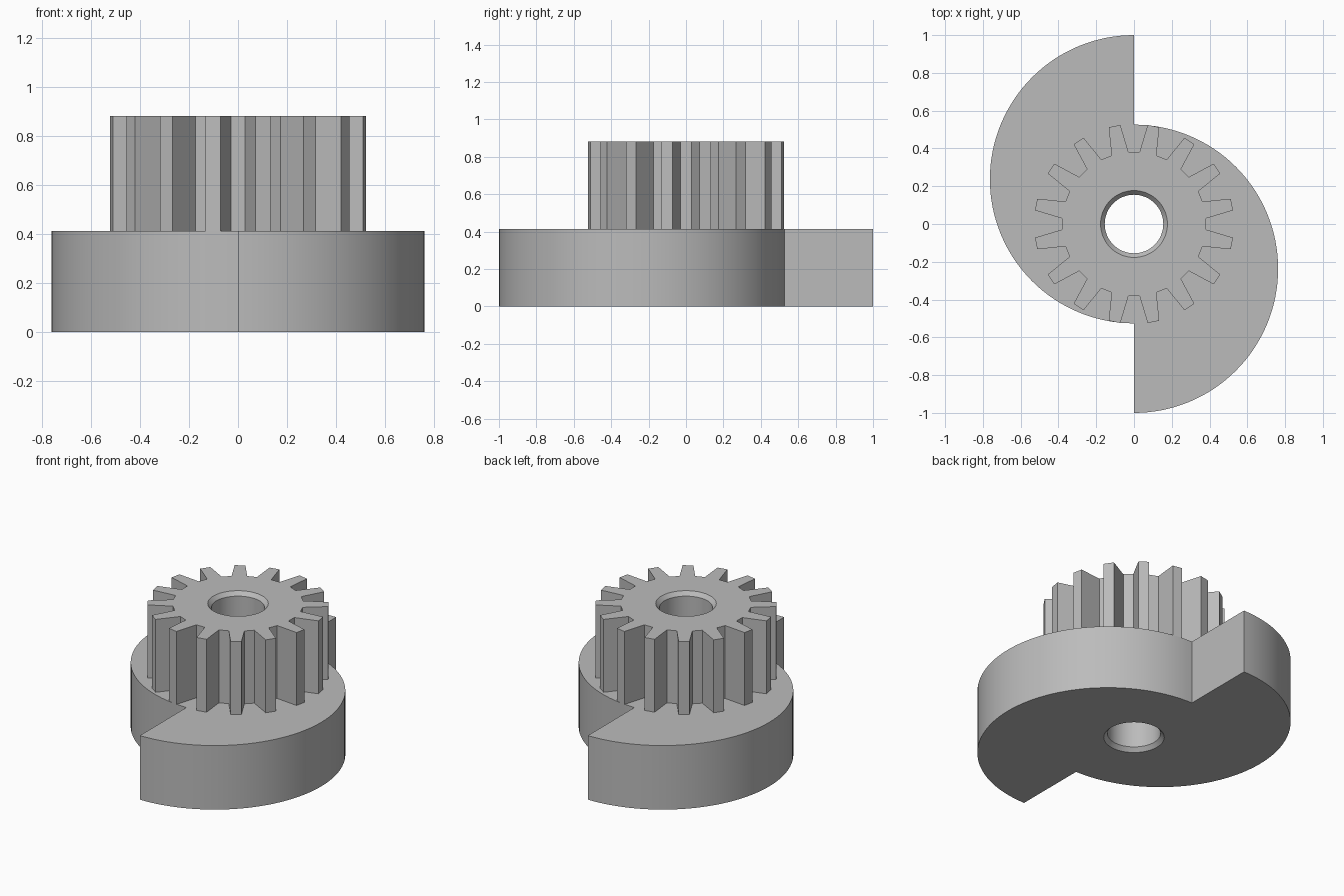
import bpy
import bmesh
from math import sin, cos, pi, radians

CAM_TOP, GEAR_TOP = 0.413, 0.883
BORE, CHAMFER_R, CHAMFER_H = 0.155, 0.177, 0.025

if "Cube" in bpy.data.objects:
    bpy.data.objects.remove(bpy.data.objects["Cube"], do_unlink=True)

grey = bpy.data.materials.new("plain grey")
grey.use_nodes = True
colour = (0.5, 0.5, 0.5, 1)
grey.diffuse_color = colour
grey.node_tree.nodes["Principled BSDF"].inputs["Base Color"].default_value = colour


def add_object(name, bm):
    bmesh.ops.recalc_face_normals(bm, faces=bm.faces)
    mesh = bpy.data.meshes.new(name)
    bm.to_mesh(mesh)
    bm.free()
    mesh.materials.append(grey)
    obj = bpy.data.objects.new(name, mesh)
    bpy.context.collection.objects.link(obj)
    return obj


def extrude(name, outline, bottom, top):
    bm = bmesh.new()
    face = bm.faces.new([bm.verts.new((x, y, bottom)) for x, y in outline])
    grown = bmesh.ops.extrude_face_region(bm, geom=[face], use_keep_orig=True)
    verts = [g for g in grown["geom"] if isinstance(g, bmesh.types.BMVert)]
    bmesh.ops.translate(bm, verts=verts, vec=(0, 0, top - bottom))
    return add_object(name, bm)


def polar(radius, angle):
    return radius * cos(angle), radius * sin(angle)


# Two-lobed cam: a half circle below centre, repeated by a half turn
lobe_r, lobe_shift, steps = 0.763, 0.237, 64
half = []
for i in range(steps + 1):
    x, y = polar(lobe_r, pi / 2 - pi * i / steps)
    half.append((x, y - lobe_shift))
cam = extrude("cam", half + [(-x, -y) for x, y in half], 0, CAM_TOP)

# Straight-sided pinion teeth
teeth, root_r, tip_r = 16, 0.382, 0.529
root_half, tip_half = radians(6.85), radians(3.4)
outline = []
for i in range(teeth):
    mid = 2 * pi * (i + 0.5) / teeth
    outline += [polar(root_r, mid - root_half), polar(tip_r, mid - tip_half),
                polar(tip_r, mid + tip_half), polar(root_r, mid + root_half)]
pinion = extrude("pinion", outline, CAM_TOP, GEAR_TOP)

# Bore with chamfered mouths, turned from its profile
over = 0.05
slope = (CHAMFER_R - BORE) / CHAMFER_H
wide = CHAMFER_R + over * slope
profile = [(0, -over), (wide, -over), (BORE, CHAMFER_H),
           (BORE, GEAR_TOP - CHAMFER_H), (wide, GEAR_TOP + over), (0, GEAR_TOP + over)]
bm = bmesh.new()
points = [bm.verts.new((r, 0, z)) for r, z in profile]
edges = [bm.edges.new(pair) for pair in zip(points, points[1:])]
bmesh.ops.spin(bm, geom=points + edges, cent=(0, 0, 0), axis=(0, 0, 1),
               angle=2 * pi, steps=64)
bmesh.ops.remove_doubles(bm, verts=bm.verts, dist=0.0001)
cutter = add_object("bore_cutter", bm)
cutter.hide_render = True

# Cut the bore through both parts, then smooth the round walls
for part in (cam, pinion):
    bpy.ops.object.select_all(action="DESELECT")
    part.select_set(True)
    bpy.context.view_layer.objects.active = part
    cut = part.modifiers.new("bore", "BOOLEAN")
    cut.operation = "DIFFERENCE"
    cut.solver = "EXACT"
    cut.object = cutter
    bpy.ops.object.modifier_apply(modifier=cut.name)
    bpy.ops.object.shade_smooth_by_angle(angle=radians(30))
bpy.data.objects.remove(cutter, do_unlink=True)
